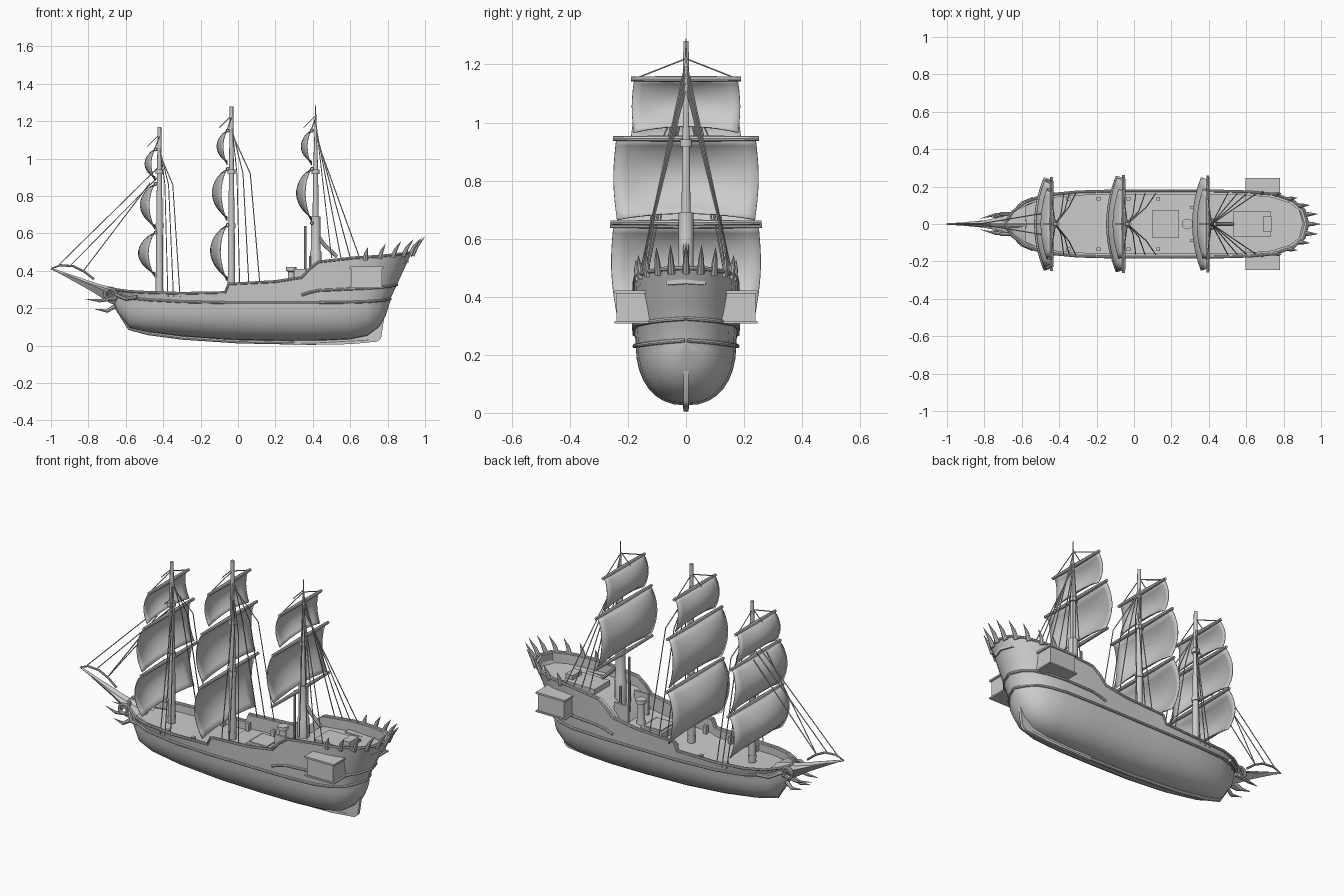
import bpy, bmesh, math

if "Cube" in bpy.data.objects:
    bpy.data.objects.remove(bpy.data.objects["Cube"])


def finish(ob, angle=40):
    bpy.ops.object.select_all(action='DESELECT')
    ob.select_set(True)
    bpy.context.view_layer.objects.active = ob
    bpy.ops.object.shade_smooth_by_angle(angle=math.radians(angle))
    return ob


def loft(name, rows, closed=False, angle=40):
    bm = bmesh.new()
    grid = [[bm.verts.new(p) for p in r] for r in rows]
    n = len(rows[0])
    for a, b in zip(grid, grid[1:]):
        for j in range(n if closed else n - 1):
            k = (j + 1) % n
            bm.faces.new((a[j], a[k], b[k], b[j]))
    bmesh.ops.remove_doubles(bm, verts=bm.verts, dist=0.0005)
    bmesh.ops.recalc_face_normals(bm, faces=bm.faces)
    me = bpy.data.meshes.new(name)
    bm.to_mesh(me)
    bm.free()
    ob = bpy.data.objects.new(name, me)
    bpy.context.collection.objects.link(ob)
    return finish(ob, angle)


def tubes(name, paths, r, res=2):
    # points are (x, y, z) or (x, y, z, radius factor)
    cu = bpy.data.curves.new(name, 'CURVE')
    cu.dimensions = '3D'
    cu.bevel_depth = r
    cu.bevel_resolution = res
    cu.use_fill_caps = True
    for path in paths:
        s = cu.splines.new('POLY')
        s.points.add(len(path) - 1)
        for q, p in zip(s.points, path):
            q.co = (p[0], p[1], p[2], 1)
            q.radius = p[3] if len(p) > 3 else 1
    ob = bpy.data.objects.new(name, cu)
    bpy.context.collection.objects.link(ob)
    bpy.ops.object.select_all(action='DESELECT')
    ob.select_set(True)
    bpy.context.view_layer.objects.active = ob
    bpy.ops.object.convert(target='MESH')
    return finish(bpy.context.object)


def box(name, x0, x1, y0, y1, z0, z1):
    bpy.ops.mesh.primitive_cube_add(size=1, location=((x0 + x1) / 2, (y0 + y1) / 2, (z0 + z1) / 2))
    ob = bpy.context.object
    ob.name = name
    ob.scale = (x1 - x0, abs(y1 - y0), z1 - z0)
    return ob


def both(path):
    return [path, [(p[0], -p[1], *p[2:]) for p in path]]


# Hull stations: wale x, y, z, keel z, rail x, y, z
ST = [(-.67, 0, .28, .25, -.69, 0, .31), (-.64, .05, .27, .175, -.65, .065, .30),
      (-.58, .10, .255, .095, -.58, .118, .29), (-.48, .143, .245, .072, -.48, .155, .285),
      (-.3, .165, .235, .05, -.3, .172, .28), (-.07, .172, .23, .033, -.07, .178, .285),
      (-.05, .172, .23, .032, -.05, .178, .33), (.2, .173, .23, .026, .2, .178, .343),
      (.34, .173, .23, .026, .34, .178, .365), (.38, .173, .23, .026, .38, .178, .41),
      (.43, .172, .23, .026, .43, .177, .448), (.6, .165, .232, .034, .62, .172, .47),
      (.69, .145, .235, .052, .75, .16, .478), (.755, .113, .24, .1, .85, .125, .488),
      (.79, .065, .245, .16, .91, .075, .496), (.815, 0, .25, .24, .93, 0, .5)]
rows = []
for xb, yb, zb, zk, xt, yt, zt in ST:
    depth = .042 if xt < -.06 else .075 if xt < .36 else .055
    half = [(xt * .98, 0, zt - depth), (xt * .98, yt * .89, zt - depth), (xt * .98, yt * .89, zt),
            (xt, yt, zt), (xb * .5 + xt * .5, yb * .5 + yt * .5, zb * .5 + zt * .5)]
    for i in range(9):
        t = math.pi / 2 * i / 8
        half.append((xb, yb * math.cos(t) ** .85, zb - (zb - zk) * math.sin(t) ** .95))
    half[-1] = (xb, 0, zk)
    rows.append(half + [(x, -y, z) for x, y, z in half[-2:0:-1]])
loft('hull', rows, True, 35)

# Wale, rail and stern mouldings
wale = [(s[0], s[1] + .004, s[2]) for s in ST]
rail = [(s[4], s[5], s[6]) for s in ST]
band = [(s[0] * .7 + s[4] * .3, s[1] * .7 + s[5] * .3 + .003, .7 * s[2] + .3 * s[6]) for s in ST[8:]]
tubes('hull_mouldings', both(wale) + both(rail) + both(band), .0075)

# Keel and rudder
tubes('keel', [[(-.66, 0, .22), (-.58, 0, .092), (-.48, 0, .066), (-.3, 0, .042), (0, 0, .022),
                (.4, 0, .014), (.7, 0, .03)]], .01)
outline = [(.3, .004), (.6, .008), (.745, .022), (.765, .04), (.785, .17), (.75, .18), (.68, .1), (.3, .03)]
loft('rudder', [[(.68, y, .05) if mid else (x, y, z) for x, z in outline]
                for y, mid in ((-.009, 1), (-.009, 0), (.009, 0), (.009, 1))], True)

# Stern side galleries
for s in (-1, 1):
    box('gallery', .605, .77, s * .12, s * .24, .315, .415)
    box('gallery_roof', .595, .78, s * .12, s * .247, .412, .422)
    box('gallery_base', .595, .78, s * .12, s * .247, .308, .316)

# Stern spikes
paths = []
for i in range(11):
    a = math.radians(-90 + 18 * i)
    c, s = math.cos(a), math.sin(a)
    bx, by, bz = .68 + .25 * c, .163 * s, .472 + .025 * c
    h = .055 + .028 * c
    paths.append([(bx, by, bz - .015, 1), (bx + .02 * c + .005, by + .006 * s, bz + h * .4, .75),
                  (bx + .052 * c + .015, by + .01 * s, bz + h, .05)])
tubes('stern_spikes', paths, .0135)

# Bowsprit, beak, curved spar and bow ornaments
tubes('bowsprit', [[(-.58, 0, .265, 1), (-.75, 0, .315, .75), (-1, 0, .412, .2)]], .022, 3)
loft('beak', [[(-.58, -.1, .28), (-.58, 0, .2), (-.58, .1, .28), (-.58, 0, .285)],
              [(-.7, -.04, .29), (-.68, 0, .225), (-.7, .04, .29), (-.7, 0, .315)],
              [(-.8, -.02, .33), (-.79, 0, .295), (-.8, .02, .33), (-.8, 0, .345)],
              [(-.985, -.002, .41), (-.985, 0, .403), (-.985, .002, .41), (-.985, 0, .412)]], True)
tubes('bow_arch', [[(-1, 0, .412, .5), (-.95, 0, .43), (-.88, 0, .425), (-.82, 0, .395), (-.77, 0, .355)]], .006)
tubes('bow_spikes', both([(-.66, .03, .21, 1), (-.7, .04, .185, .8), (-.765, .035, .195, .05)])
      + both([(-.65, .05, .255, 1), (-.74, .05, .24, .7), (-.82, .03, .25, .05)]), .012)
curl = []
for i in range(25):
    a = i * .42
    r = .036 - .0011 * i
    curl.append((-.685 + r * math.cos(a), .055, .272 + r * math.sin(a), 1 - .02 * i))
tubes('bow_scrolls', both(curl) + both([(-.65, .055, .27), (-.6, .11, .25), (-.54, .135, .26)]), .01)


# Masts with yards, sails and rigging
def sail(name, mx, zt, zb, wt, wb, bulge):
    rows = []
    for i in range(13):
        v = i / 12
        row = []
        for j in range(13):
            u = j / 6 - 1
            w = wt + (wb - wt) * v + .13 * bulge * math.sin(math.pi * v)
            belly = math.sin(math.pi * (v ** .9)) ** .8 if 0 < i < 12 else 0
            arch = .022 * (1 - u * u) * v ** 4
            row.append((mx - .022 - bulge * belly * (.42 + .58 * (1 - u * u)), w * u,
                        zt + (zb - zt) * v + arch))
        rows.append(row)
    ob = loft(name, rows, angle=60)
    m = ob.modifiers.new('thickness', 'SOLIDIFY')
    m.thickness = .005
    m.offset = 0


MASTS = [('fore', -.42, .25, 1.17, .29, [-.375, -.345, -.31], .86,
          [(1.05, .88, .17, .19), (.865, .62, .215, .235), (.605, .365, .24, .235)]),
         ('main', -.035, .26, 1.28, .32, [.01, .06, .12], .92,
          [(1.15, .965, .178, .18), (.945, .665, .238, .238), (.645, .345, .25, .24)]),
         ('mizzen', .415, .38, 1.29, .47, [.5, .55, .6, .65], None,
          [(1.15, .965, .178, .18), (.945, .665, .24, .238)])]
for name, x, z0, z1, zr, ends, kink, sails in MASTS:
    tip = .1 if name == 'mizzen' else .6
    tubes(name + '_mast', [[(x, 0, z0, 1.3), (x, 0, .6, 1.1), (x, 0, .95, .8), (x, 0, z1, tip)]], .016, 3)
    yards = []
    for i, (zt, zb, wt, wb) in enumerate(sails):
        sail(f'{name}_sail_{i}', x, zt, zb, wt, wb, (.055, .08, .09)[i])
        yards.append([(x - .02, -wt - .012, zt, .8), (x - .02, 0, zt, 1.1), (x - .02, wt + .012, zt, .8)])
    if name == 'mizzen':
        yards.append([(x - .02, -.26, .655, .7), (x - .02, 0, .655, 1.1), (x - .02, .26, .655, .7)])
    tubes(name + '_yards', yards, .01)
    ropes = []
    for k, e in enumerate(ends):
        top = z1 - .08 - .03 * k
        if kink:
            mid = (x + (e - x) * .65, .05 + .02 * k, kink)
            ropes += both([(x, 0, top), mid, (e, .168, zr - .03)])
        else:
            ropes += both([(x, 0, top), (e, .16, zr)])
    zt, _, wt, _ = sails[0]
    ropes += both([(x, 0, zt + .07), (x - .025, wt, zt)])
    ropes += [[(x, 0, zt + .08), (x - .065, 0, zt + .015)]]
    tubes(name + '_rigging', ropes, .0028, 1)
    tubes(name + '_mast_collars', [[(x, 0, z - .012), (x, 0, z + .012)] for z in (z0 + .03, .64, .93)], .022, 3)

# Forestays to the bowsprit
tubes('forestays', [[(-.43, 0, .95), (-.97, 0, .42)], [(-.43, 0, .9), (-.9, 0, .425)]]
      + both([(-.47, .06, .87), (-.83, 0, .395)]), .0028, 1)

# Mizzen lower column, posts and boom
tubes('mizzen_column', [[(.415, 0, .36, 1.2), (.415, 0, .5, 1.2), (.415, 0, .51, 1), (.415, 0, .69, 1)]], .026, 4)
tubes('thin_posts', [[(.36, 0, .3), (.36, 0, .64)], [(.385, .04, .36), (.385, .04, .48)],
                     [(.385, -.04, .36), (.385, -.04, .48)]], .006)
tubes('boom', [[(.42, 0, .6), (.46, 0, .54), (.53, 0, .475)]], .01)

# Deck fittings
box('main_hatch', .1, .24, -.075, .075, .25, .3)
box('main_hatch_lid', .115, .225, -.06, .06, .3, .308)
box('poop_hatch', .53, .73, -.07, .07, .4, .435)
box('poop_skylight', .69, .735, -.04, .04, .42, .46)
tubes('capstan', [[(.285, 0, .27, 1.2), (.285, 0, .33, .8), (.285, 0, .395, .8), (.285, 0, .4, 1.3),
                   (.285, 0, .42, 1.3)]], .022, 4)
for s in (-1, 1):
    box('stair_rail', .3, .39, s * .09 - .006, s * .09 + .006, .29, .41)
    for i in range(4):
        box('bollard', -.36 + .16 * i, -.34 + .16 * i, s * .135 - .01, s * .135 + .01, .22, .28 if i < 2 else .3)
